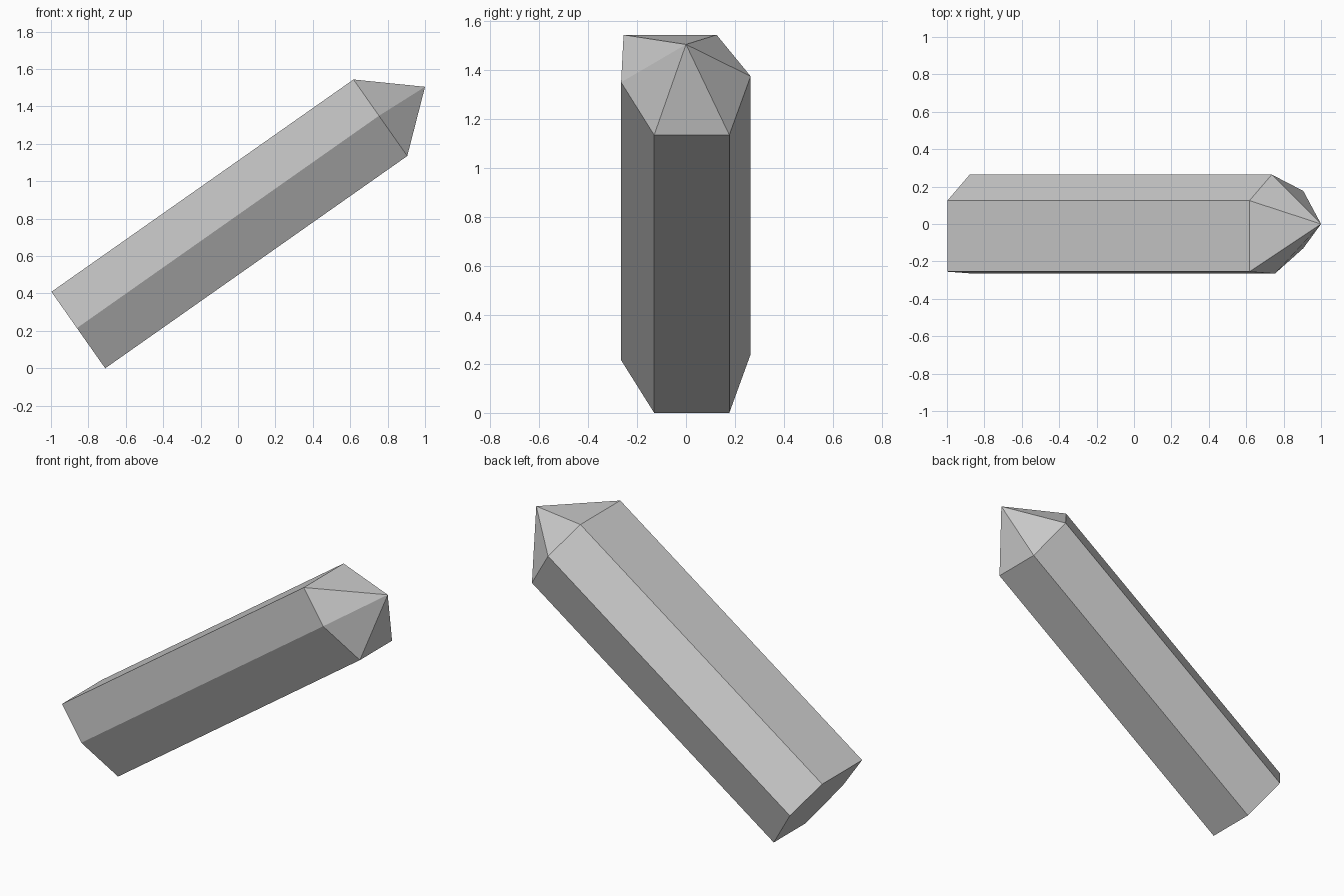
import bpy
import bmesh
from mathutils import Vector

old = bpy.data.objects.get("Cube")
if old:
    bpy.data.objects.remove(old, do_unlink=True)

# Material
grey = bpy.data.materials.new("plain grey")
grey.use_nodes = True
colour = (0.6, 0.6, 0.6, 1.0)
grey.diffuse_color = colour
grey.node_tree.nodes["Principled BSDF"].inputs["Base Color"].default_value = colour

# Leaning axis of the shaft, and the slope of its end faces
base = Vector((-0.71, 0, 0))
axis = Vector((1.615, 0, 1.135))
slope = Vector((-axis.z, 0, axis.x)).normalized()
apex_point = Vector((1.0, 0, 1.505))

# Irregular six-sided section: (y, distance up the slope)
section = [(-0.13, 0), (0.177, 0), (0.264, 0.293),
           (0.125, 0.5), (-0.255, 0.5), (-0.265, 0.263)]

bm = bmesh.new()


def ring(origin):
    return [bm.verts.new(origin + slope * u + Vector((0, y, 0))) for y, u in section]


# Shaft sides, closed foot and pointed tip
foot = ring(base)
shoulder = ring(base + axis)
apex = bm.verts.new(apex_point)
bm.faces.new(foot)
for i in range(len(section)):
    j = (i + 1) % len(section)
    bm.faces.new((foot[i], foot[j], shoulder[j], shoulder[i]))
    bm.faces.new((shoulder[i], shoulder[j], apex))
bmesh.ops.recalc_face_normals(bm, faces=bm.faces)

mesh = bpy.data.meshes.new("crystal_shaft")
bm.to_mesh(mesh)
bm.free()
mesh.materials.append(grey)
crystal = bpy.data.objects.new("crystal_shaft", mesh)
bpy.context.collection.objects.link(crystal)
